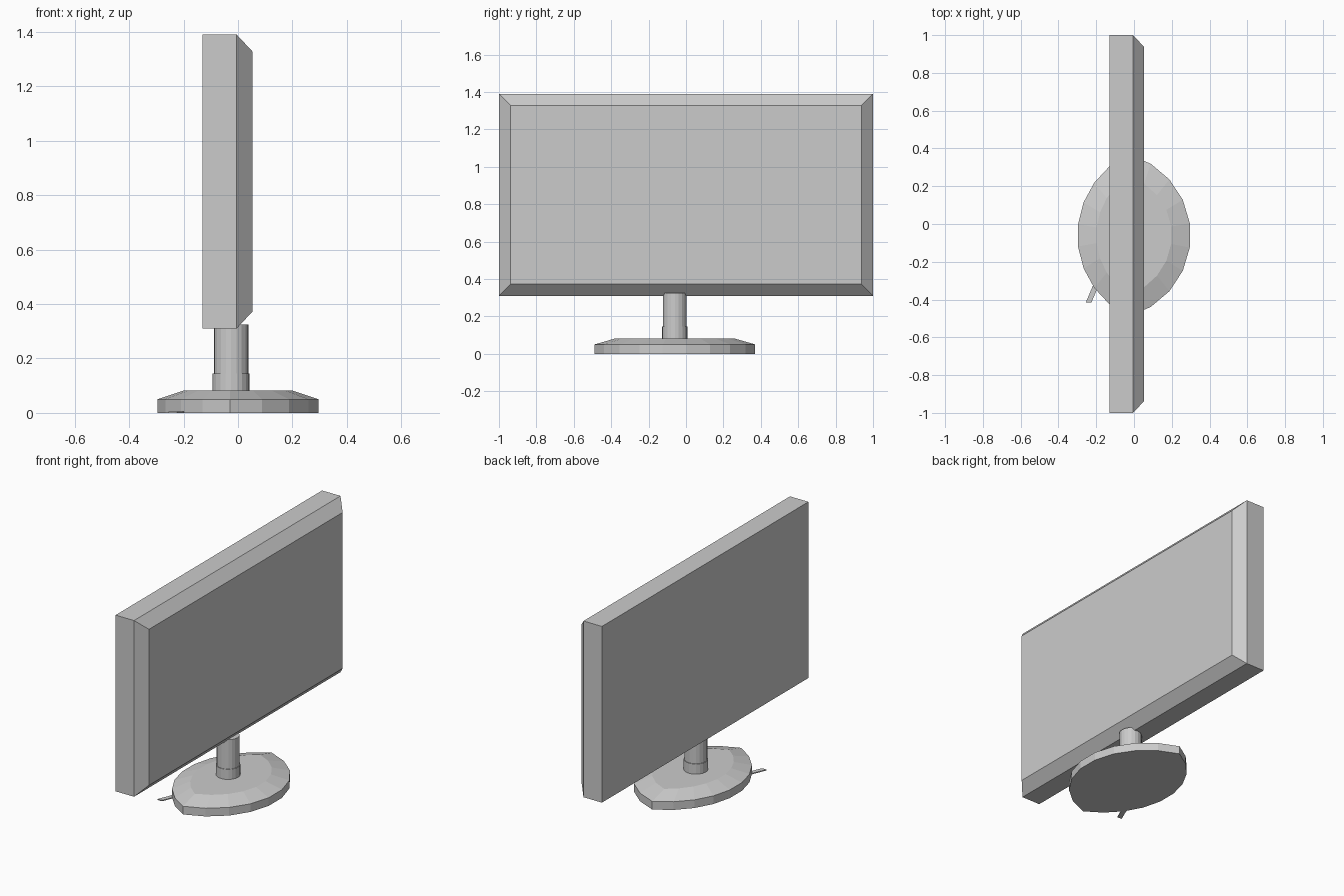
import bpy
import bmesh
import math

default = bpy.data.objects.get("Cube")
if default:
    bpy.data.objects.remove(default, do_unlink=True)

grey = bpy.data.materials.new("plain grey")
grey.use_nodes = True
grey.diffuse_color = (0.6, 0.6, 0.6, 1)
grey.node_tree.nodes["Principled BSDF"].inputs["Base Color"].default_value = (0.6, 0.6, 0.6, 1)


def loft(name, rings):
    """Join matching rings of points with side faces and cap both ends."""
    bm = bmesh.new()
    loops = [[bm.verts.new(p) for p in ring] for ring in rings]
    for low, high in zip(loops, loops[1:]):
        for i in range(len(low)):
            j = (i + 1) % len(low)
            bm.faces.new((low[i], low[j], high[j], high[i]))
    bm.faces.new(loops[0][::-1])
    bm.faces.new(loops[-1])
    bmesh.ops.recalc_face_normals(bm, faces=bm.faces)
    mesh = bpy.data.meshes.new(name)
    bm.to_mesh(mesh)
    bm.free()
    mesh.materials.append(grey)
    obj = bpy.data.objects.new(name, mesh)
    bpy.context.collection.objects.link(obj)
    return obj


STAND_X, STAND_Y = -0.03, -0.06


def arc(bulge, half, side, steps=9):
    """Half of the pointed oval, from one tip up to just before the other."""
    radius = (half ** 2 + bulge ** 2) / (2 * bulge)
    spread = math.asin(half / radius)
    points = []
    for i in range(steps):
        a = -spread + 2 * spread * i / steps
        x = bulge - radius + radius * math.cos(a)
        points.append((STAND_X + side * x, STAND_Y + side * radius * math.sin(a)))
    return points


def oval(right, left, half, z):
    outline = arc(right, half, 1) + arc(left, half, -1)
    return [(x, y, z) for x, y in outline]


def circle(radius, z, sides=20):
    angles = [2 * math.pi * i / sides for i in range(sides)]
    return [(-0.025 + radius * math.cos(a), STAND_Y + radius * math.sin(a), z)
            for a in angles]


def panel_ring(x, inset):
    y, low, high = 1 - inset, 0.31 + inset, 1.39 - inset
    return [(x, -y, low), (x, y, low), (x, y, high), (x, -y, high)]


# Display panel with one chamfered face
loft("display_panel", [panel_ring(-0.13, 0), panel_ring(-0.005, 0), panel_ring(0.053, 0.062)])

# Pointed oval foot with a sloping top
loft("stand_base", [oval(0.33, 0.27, 0.43, 0),
                    oval(0.33, 0.27, 0.43, 0.05),
                    oval(0.23, 0.17, 0.315, 0.083)])

# Column and its slightly wider collar
loft("stand_column", [circle(0.064, 0.07), circle(0.064, 0.325)])
loft("column_collar", [circle(0.068, 0.07), circle(0.068, 0.145)])

# Thin strip poking out from under the foot
strip = [(-0.255, -0.415), (-0.225, -0.415), (-0.185, -0.32), (-0.215, -0.32)]
loft("base_strip", [[(x, y, z) for x, y in strip] for z in (0, 0.006)])
